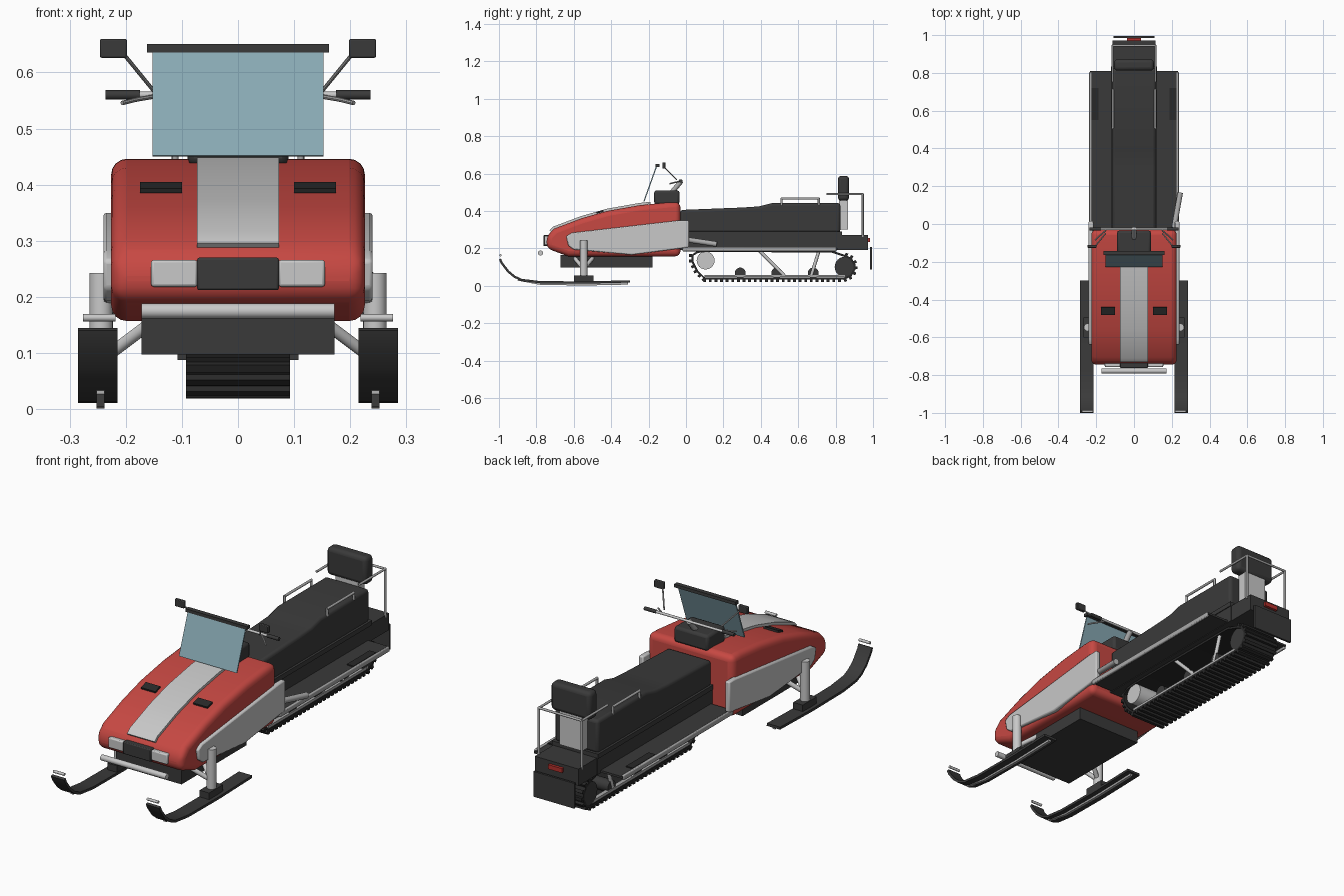
import bpy, bmesh, math
from mathutils import Vector, Matrix

if "Cube" in bpy.data.objects:
    bpy.data.objects.remove(bpy.data.objects["Cube"])


def material(name, r, g, b):
    m = bpy.data.materials.new(name)
    m.diffuse_color = (r, g, b, 1)
    m.use_nodes = True
    m.node_tree.nodes["Principled BSDF"].inputs["Base Color"].default_value = m.diffuse_color
    return m


RED = material("red_paint", .57, .065, .055)
SILVER = material("silver", .58, .58, .58)
METAL = material("tube_grey", .40, .40, .40)
DARK = material("dark_plastic", .042, .042, .042)
BLACK = material("black_rubber", .022, .022, .022)
GLASS = material("tinted_glass", .25, .40, .46)
LAMP = material("tail_red", .45, .03, .025)


def finish(name, bm, mat, bevel=0, seg=2):
    bmesh.ops.recalc_face_normals(bm, faces=bm.faces)
    me = bpy.data.meshes.new(name)
    bm.to_mesh(me)
    bm.free()
    ob = bpy.data.objects.new(name, me)
    bpy.context.collection.objects.link(ob)
    me.materials.append(mat)
    if bevel:
        mod = ob.modifiers.new("bevel", 'BEVEL')
        mod.width, mod.segments = bevel, seg
        mod.limit_method, mod.angle_limit = 'ANGLE', math.radians(40)
    bpy.context.view_layer.objects.active = ob
    ob.select_set(True)
    bpy.ops.object.shade_smooth_by_angle(angle=math.radians(35))
    ob.select_set(False)
    return ob


def prof(name, pts, x0, x1, mat, bevel=0, seg=2):
    """Extrude a (y, z) outline from x0 to x1."""
    bm = bmesh.new()
    f = bm.faces.new([bm.verts.new((x0, y, z)) for y, z in pts])
    ext = bmesh.ops.extrude_face_region(bm, geom=[f])
    bmesh.ops.translate(bm, vec=(x1 - x0, 0, 0),
                        verts=[v for v in ext['geom'] if isinstance(v, bmesh.types.BMVert)])
    return finish(name, bm, mat, bevel, seg)


def box(name, x0, x1, y0, y1, z0, z1, mat, bevel=0, seg=2):
    return prof(name, [(y0, z0), (y1, z0), (y1, z1), (y0, z1)], x0, x1, mat, bevel, seg)


def ribbon(name, pts, t, x0, x1, mat):
    """Strip of thickness t lying above an open (y, z) line."""
    up = []
    for i, p in enumerate(pts):
        a, b = Vector(pts[max(i - 1, 0)]), Vector(pts[min(i + 1, len(pts) - 1)])
        d = (b - a).normalized()
        up.append((p[0] - d.y * t, p[1] + d.x * t))
    return prof(name, pts + up[::-1], x0, x1, mat)


def tube(name, pts, r, mat, n=12):
    """Round rods joining successive points."""
    bm = bmesh.new()
    for a, b in zip(pts, pts[1:]):
        a, b = Vector(a), Vector(b)
        d = b - a
        m = Matrix.Translation((a + b) / 2) @ d.to_track_quat('Z', 'Y').to_matrix().to_4x4()
        bmesh.ops.create_cone(bm, cap_ends=True, segments=n, radius1=r, radius2=r,
                              depth=d.length + (r if len(pts) > 2 else 0), matrix=m)
    return finish(name, bm, mat)


# Hood, centre stripe and lower pan
top = [(-.745, .265), (-.705, .305), (-.56, .36), (-.42, .40), (-.25, .43), (-.10, .445), (-.03, .447)]
prof("hood", top + [(-.03, .157), (-.63, .157), (-.745, .20)], -.226, .226, RED, .028, 4)
ribbon("hood_stripe", [(-.722, .288)] + top[1:5] + [(-.19, .437)], .012, -.073, .073, SILVER)
box("belly_pan", -.172, .172, -.67, -.18, .097, .165, DARK)

# Front face
box("grille", -.073, .073, -.762, -.73, .212, .270, DARK, .004)
tube("front_bumper", [(-.172, -.778, .175), (.172, -.778, .175)], .0135, SILVER, 16)

# Dashboard, windshield and steering column
box("dashboard", -.09, .09, -.17, -.035, .435, .510, DARK, .012)
ribbon("windshield", [(-.222, .45), (-.152, .645)], .006, -.152, .152, GLASS)
box("windshield_trim", -.162, .162, -.164, -.142, .636, .651, DARK)
tube("steering_column", [(0, -.075, .50), (0, -.025, .56)], .013, METAL)
tube("handlebar", [(-.18, -.027, .56), (.18, -.027, .56)], .006, SILVER)

# Seat and tunnel
prof("seat", [(-.03, .285), (-.03, .405), (.30, .418), (.39, .424), (.46, .442),
              (.825, .442), (.825, .285)], -.115, .115, DARK, .014, 3)
box("tunnel_lip", -.122, .122, -.03, .835, .268, .290, DARK)
box("tunnel", -.118, .118, -.03, .835, .19, .27, DARK)
box("rear_box", -.115, .115, .80, .972, .19, .270, DARK)
box("tail_light", -.036, .036, .97, .985, .235, .256, LAMP)
box("mud_flap", -.108, .108, .984, .994, .088, .208, DARK)

# Backrest and its support
box("backrest", -.105, .105, .812, .872, .455, .587, DARK, .018, 3)
box("backrest_support", -.06, .06, .818, .866, .30, .46, SILVER)
tube("rear_rack", [(-.113, .755, .49), (-.113, .945, .49), (.113, .945, .49), (.113, .755, .49)], .0055, METAL)

# Track belt: closed loop with cleats
loop = [(.10, .034), (.85, .034), (.885, .05), (.905, .085), (.905, .115), (.885, .148), (.85, .165),
        (.78, .188), (.12, .192), (.06, .186), (.03, .165), (.03, .125), (.055, .075)]
bm = bmesh.new()
n = len(loop)
ctr = Vector((.47, .11))
rows = []
for i, p in enumerate(loop):
    d = (Vector(loop[(i + 1) % n]) - Vector(loop[i - 1])).normalized()
    q = Vector(p) + Vector((-d.y, d.x)) * .011
    rows.append([bm.verts.new(c) for c in ((-.093, *p), (.093, *p), (.093, *q), (-.093, *q))])
for i in range(n):
    a, b = rows[i], rows[(i + 1) % n]
    for k in range(4):
        bm.faces.new((a[k], a[(k + 1) % 4], b[(k + 1) % 4], b[k]))
finish("track_belt", bm, BLACK)

bm = bmesh.new()
carry = 0
for i in range(n):
    a, b = Vector(loop[i]), Vector(loop[(i + 1) % n])
    d = (b - a).normalized()
    s = carry
    while s < (b - a).length:
        c = a + d * s + Vector((d.y, -d.x)) * .006
        if c.y < .178:
            m = (Matrix.Translation((0, c.x, c.y)) @ Matrix.Rotation(math.atan2(d.y, d.x), 4, 'X')
                 @ Matrix.Diagonal((.186, .015, .014, 1)))
            bmesh.ops.create_cube(bm, size=1, matrix=m)
        s += .03
    carry = s - (b - a).length
finish("track_cleats", bm, BLACK)

# Wheels inside the track
tube("front_drive_wheel", [(-.09, .105, .135), (.09, .105, .135)], .048, SILVER, 24)
tube("rear_wheel", [(-.09, .85, .10), (.09, .85, .10)], .055, DARK, 24)
for y in (.29, .485, .68):
    tube("bogie_wheel", [(-.085, y, .068), (.085, y, .068)], .029, DARK, 20)

ski = [(-1, .14), (-.99, .118), (-.955, .072), (-.92, .043), (-.88, .025), (-.78, .013), (-.55, .011), (-.30, .017)]
for s in (-1, 1):
    def X(v):
        return s * v

    # Headlight, hood vent and side panel
    box("headlight", X(.072), X(.155), -.757, -.72, .218, .266, SILVER, .005)
    ribbon("hood_vent", [(-.478, .385), (-.44, .396)], .009, X(.10), X(.175), BLACK)
    prof("side_panel", [(-.64, .265), (-.61, .283), (-.03, .350), (.015, .350), (.015, .205),
                        (-.29, .165), (-.60, .193), (-.63, .215)], X(.215), X(.24), SILVER, .006)

    # Mirror, grip and brake lever
    box("mirror", X(.198), X(.246), -.126, -.110, .626, .660, DARK, .003)
    tube("mirror_stalk", [(X(.15), -.05, .567), (X(.203), -.115, .632)], .0035, METAL, 8)
    tube("grip", [(X(.175), -.027, .56), (X(.236), -.027, .56)], .0085, DARK)
    tube("lever", [(X(.15), -.035, .557), (X(.18), -.06, .552), (X(.205), -.085, .546)], .004, METAL, 8)

    # Ski, keel, tip handle and suspension
    ribbon("ski", ski, .012, X(.215), X(.285), DARK)
    ribbon("ski_keel", [(-.90, .027), (-.78, .005), (-.55, .001), (-.31, .006)], .013, X(.238), X(.252), METAL)
    tube("ski_tip_handle", [(X(.218), -.992, .163), (X(.276), -.992, .163)], .0065, SILVER)
    box("ski_foot", X(.218), X(.268), -.60, -.495, .02, .055, DARK)
    tube("ski_strut", [(X(.244), -.547, .04), (X(.244), -.547, .243)], .021, SILVER, 20)
    for y in (-.61, -.485):
        tube("suspension_arm", [(X(.14), y, .165), (X(.24), -.547, .09)], .011, SILVER)

    # Running board, edge rail and foot grip
    box("running_board", X(.11), X(.232), -.02, .81, .193, .203, DARK)
    box("board_edge_rail", X(.224), X(.237), -.02, .805, .184, .208, METAL, .004)
    box("foot_grip", X(.188), X(.224), .55, .72, .203, .208, BLACK)

    # Grab rail and rack post
    tube("grab_rail", [(X(.112), .51, .435), (X(.112), .51, .466), (X(.112), .71, .466),
                       (X(.112), .71, .435)], .006, METAL)
    tube("rack_post", [(X(.113), .945, .49), (X(.113), .945, .26)], .0055, METAL)

    # Slide rail and track struts
    box("slide_rail", X(.07), X(.09), .10, .85, .046, .058, METAL)
    tube("track_strut", [(X(.08), .38, .20), (X(.08), .525, .055)], .009, SILVER)
    tube("track_strut", [(X(.08), .715, .20), (X(.08), .67, .055)], .009, SILVER)

# Exhaust pipe on the right
tube("exhaust_pipe", [(.212, -.02, .25), (.245, .165, .222)], .014, METAL)
